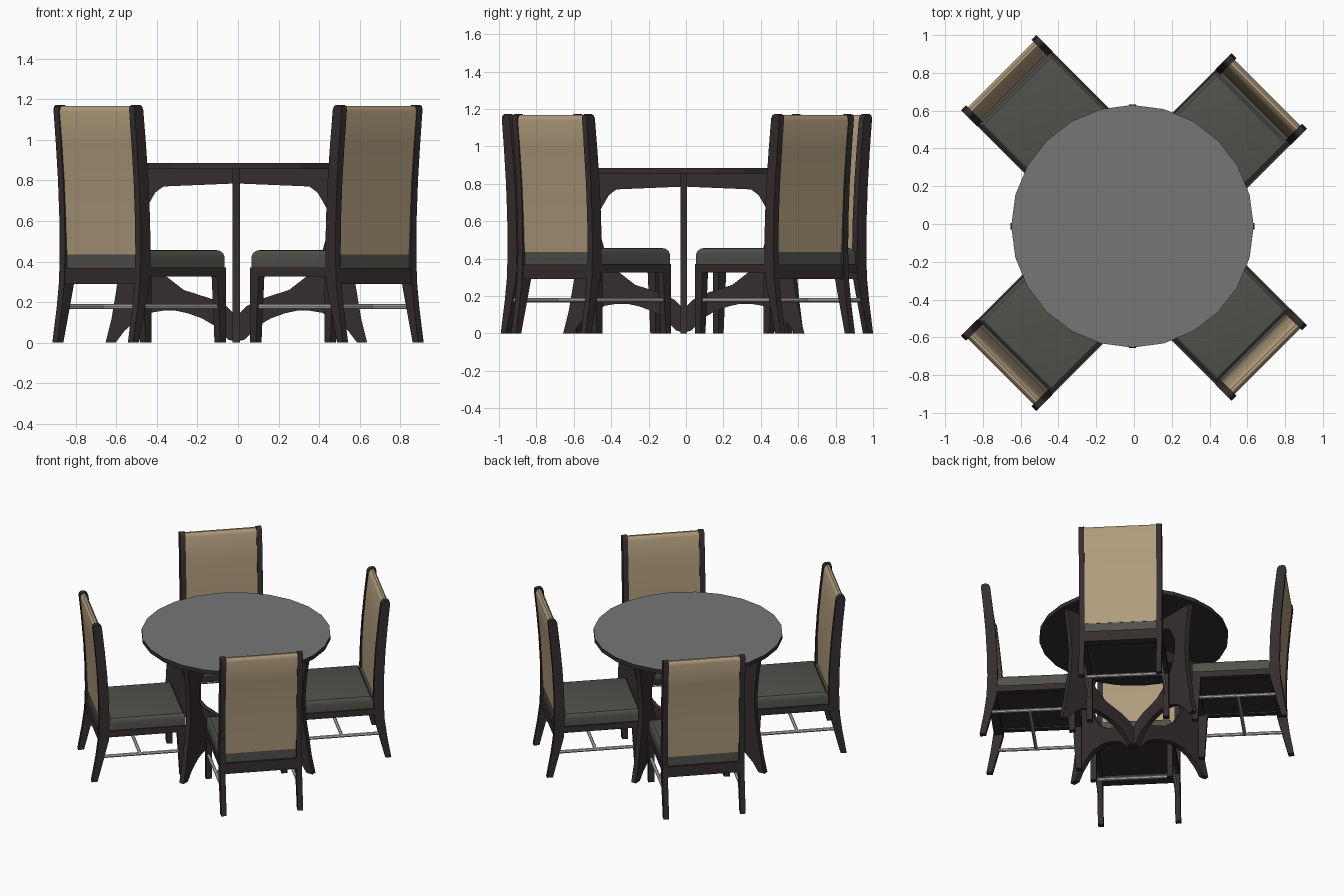
import bpy, bmesh, math
from mathutils import Matrix, Vector

if "Cube" in bpy.data.objects:
    bpy.data.objects.remove(bpy.data.objects["Cube"])


def mat(name, rgb):
    m = bpy.data.materials.new(name)
    m.diffuse_color = (*rgb, 1)
    m.use_nodes = True
    m.node_tree.nodes["Principled BSDF"].inputs["Base Color"].default_value = m.diffuse_color
    return m


WOOD = mat("dark wood", (0.036, 0.027, 0.028))
TAN = mat("tan cloth", (0.43, 0.33, 0.20))
SEAT = mat("grey green cushion", (0.080, 0.083, 0.070))
TOP = mat("grey table top", (0.18, 0.18, 0.18))
STEEL = mat("silver metal", (0.58, 0.58, 0.56))


def finish(name, bm, m, mx, smooth=True):
    bmesh.ops.recalc_face_normals(bm, faces=bm.faces)
    me = bpy.data.meshes.new(name)
    bm.to_mesh(me)
    bm.free()
    me.materials.append(m)
    me.transform(mx)
    ob = bpy.data.objects.new(name, me)
    bpy.context.collection.objects.link(ob)
    if smooth:
        bpy.ops.object.select_all(action='DESELECT')
        ob.select_set(True)
        bpy.context.view_layer.objects.active = ob
        bpy.ops.object.shade_smooth_by_angle(angle=math.radians(30))
    return ob


def prism(name, pts, y0, y1, m, mx, bevel=None):
    """Extrude an (x, z) profile sideways from y0 to y1."""
    bm = bmesh.new()
    f = bm.faces.new([bm.verts.new((x, y0, z)) for x, z in pts])
    r = bmesh.ops.extrude_face_region(bm, geom=[f])
    vs = [e for e in r['geom'] if isinstance(e, bmesh.types.BMVert)]
    bmesh.ops.translate(bm, verts=vs, vec=(0, y1 - y0, 0))
    if bevel:
        width, zmin = bevel
        es = [e for e in bm.edges if all(v.co.z > zmin for v in e.verts)]
        bmesh.ops.bevel(bm, geom=es, offset=width, segments=3, profile=0.5, affect='EDGES')
    return finish(name, bm, m, mx)


def rect(x0, x1, z0, z1):
    return [(x0, z0), (x1, z0), (x1, z1), (x0, z1)]


def strip(path):
    """Closed profile around a (x, z, half depth) centre line."""
    return [(x + h, z) for x, z, h in path] + [(x - h, z) for x, z, h in reversed(path)]


def rod(name, a, b, r, m, mx):
    a, b = Vector(a), Vector(b)
    bm = bmesh.new()
    rot = (b - a).to_track_quat('Z', 'Y').to_matrix().to_4x4()
    bmesh.ops.create_cone(bm, cap_ends=True, segments=8, radius1=r, radius2=r, depth=(b - a).length,
                          matrix=Matrix.Translation((a + b) / 2) @ rot)
    return finish(name, bm, m, mx, False)


# Table top: dark disc with a grey upper face
centre = Matrix.Translation((-0.008, -0.012, 0))
bm = bmesh.new()
bmesh.ops.create_cone(bm, cap_ends=True, segments=24, radius1=0.642, radius2=0.642, depth=0.03,
                      matrix=Matrix.Translation((0, 0, 0.87)))
top = finish("table_top", bm, WOOD, centre, False)
top.data.materials.append(TOP)
for p in top.data.polygons:
    if p.normal.z > 0.9:
        p.material_index = 1

# Table base: four identical cut-out panels meeting in the middle
panel = [(0, 0.855), (0.60, 0.855), (0.575, 0.70), (0.562, 0.55), (0.567, 0.40), (0.59, 0.27),
         (0.615, 0.12), (0.645, 0), (0.595, 0), (0.55, 0.06), (0.48, 0.12), (0.42, 0.148),
         (0.36, 0.158), (0.30, 0.158), (0.24, 0.145), (0.17, 0.12), (0.11, 0.085), (0.04, 0.015),
         (0, 0.005), (0, 0.13), (0.05, 0.18), (0.12, 0.215), (0.26, 0.26), (0.35, 0.33),
         (0.42, 0.44), (0.453, 0.55), (0.452, 0.65), (0.40, 0.74), (0.36, 0.77), (0, 0.785)]
for i in range(4):
    prism("table_leg_panel", panel, -0.018, 0.018, WOOD, centre @ Matrix.Rotation(i * math.pi / 2, 4, 'Z'))

# Chair profiles: +x points to the table, origin under the top of the back
post = strip([(-0.017, 0, 0.020), (0.02, 0.17, 0.027), (0.045, 0.30, 0.035), (0.05, 0.45, 0.035),
              (0.046, 0.62, 0.034), (0.036, 0.80, 0.033), (0.020, 0.98, 0.032), (0.002, 1.15, 0.031),
              (0, 1.165, 0.024), (0, 1.172, 0.012)])
cloth = strip([(0.05, 0.435, 0.022), (0.046, 0.62, 0.026), (0.036, 0.80, 0.026), (0.020, 0.98, 0.026),
               (0.002, 1.14, 0.025), (0.001, 1.158, 0.018), (0, 1.167, 0.008)])
front_leg = [(0.612, 0), (0.572, 0), (0.552, 0.33), (0.612, 0.33)]


def chair(x, y):
    ang = math.atan2(-math.copysign(1, y), -math.copysign(1, x))
    mx = Matrix.Translation((x, y, 0)) @ Matrix.Rotation(ang, 4, 'Z')
    for s in (-1, 1):
        prism("back_post", post, s * 0.245, s * 0.282, WOOD, mx)
        prism("front_leg", front_leg, s * 0.240, s * 0.280, WOOD, mx)
        prism("side_rail", rect(0.05, 0.612, 0.325, 0.37), s * 0.24, s * 0.28, WOOD, mx)
        rod("side_stretcher", (0.025, s * 0.262, 0.178), (0.58, s * 0.262, 0.178), 0.012, STEEL, mx)
    rod("cross_stretcher", (0.30, -0.262, 0.178), (0.30, 0.262, 0.178), 0.012, STEEL, mx)
    prism("front_rail", rect(0.572, 0.612, 0.325, 0.37), -0.24, 0.24, WOOD, mx)
    prism("back_rail", rect(0.015, 0.075, 0.29, 0.368), -0.245, 0.245, WOOD, mx)
    prism("seat_board", rect(0.07, 0.575, 0.335, 0.366), -0.242, 0.242, WOOD, mx)
    # cushion narrows between the posts and rolls over at the front
    prism("seat_cushion", rect(0.085, 0.612, 0.368, 0.458), -0.27, 0.27, SEAT, mx, (0.035, 0.44))
    prism("cushion_back", rect(0.03, 0.125, 0.368, 0.436), -0.245, 0.245, SEAT, mx)
    prism("back_cloth", cloth, -0.246, 0.246, TAN, mx)


for pos in ((-0.69, 0.775), (-0.69, -0.765), (0.69, -0.71), (0.69, 0.678)):
    chair(*pos)
